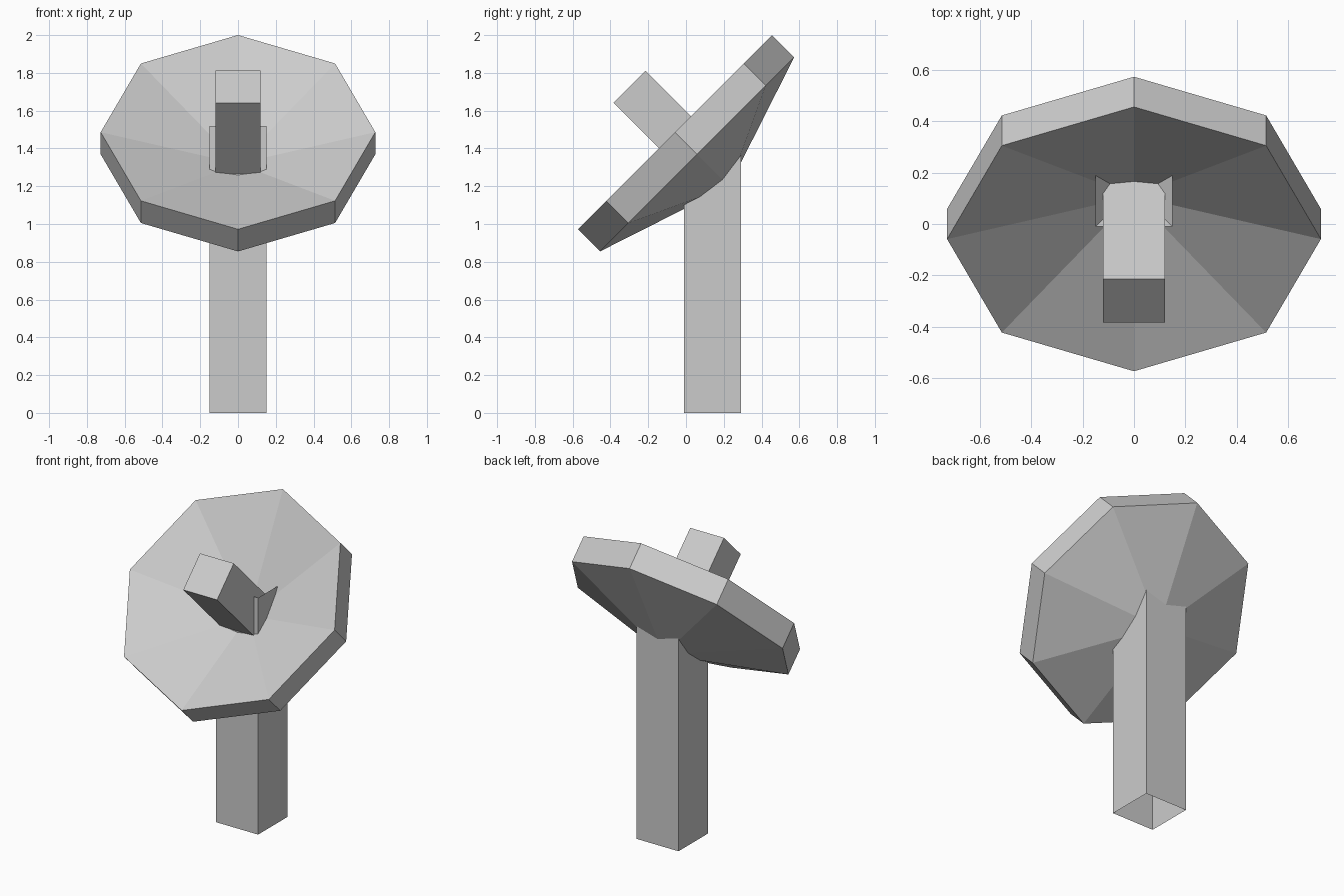
import bpy, bmesh
from math import sin, cos, pi, sqrt, radians

if "Cube" in bpy.data.objects:
    bpy.data.objects.remove(bpy.data.objects["Cube"])


def prism(name, sides, radius, z0, z1, bottom=None, top=None, start=0.0,
          location=(0, 0, 0), tilt=0.0):
    """Straight-sided prism; each end is open (None) or a fan to a point at the given z."""
    bm = bmesh.new()
    rings = [[bm.verts.new((radius * cos(start + 2 * pi * i / sides),
                            radius * sin(start + 2 * pi * i / sides), z))
              for i in range(sides)] for z in (z0, z1)]
    low, high = rings
    tip_low = bm.verts.new((0, 0, bottom)) if bottom is not None else None
    tip_high = bm.verts.new((0, 0, top)) if top is not None else None
    for i in range(sides):
        j = (i + 1) % sides
        bm.faces.new((low[i], low[j], high[j], high[i]))
        if tip_low:
            bm.faces.new((low[j], low[i], tip_low))
        if tip_high:
            bm.faces.new((high[i], high[j], tip_high))
    mesh = bpy.data.meshes.new(name)
    bm.to_mesh(mesh)
    bm.free()
    obj = bpy.data.objects.new(name, mesh)
    obj.location = location
    obj.rotation_euler = (tilt, 0, 0)
    bpy.context.collection.objects.link(obj)
    return obj


DISH_CENTRE = (0, 0, 1.4275)
TILT = radians(45)

# Square post: open underneath, sunken top
prism("post", 4, 0.15 * sqrt(2), 0, 1.52, top=1.31, start=pi / 4,
      location=(0, 0.14, 0))

# Eight-sided dish: hollow front, pointed back
prism("dish", 8, 0.727, -0.083, 0.083, bottom=-0.322, top=-0.153,
      start=pi / 2, location=DISH_CENTRE, tilt=TILT)

# Square receiver standing out of the dish along its axis
prism("receiver", 4, 0.12 * sqrt(2), -0.15, 0.423, top=0.423, start=pi / 4,
      location=DISH_CENTRE, tilt=TILT)
